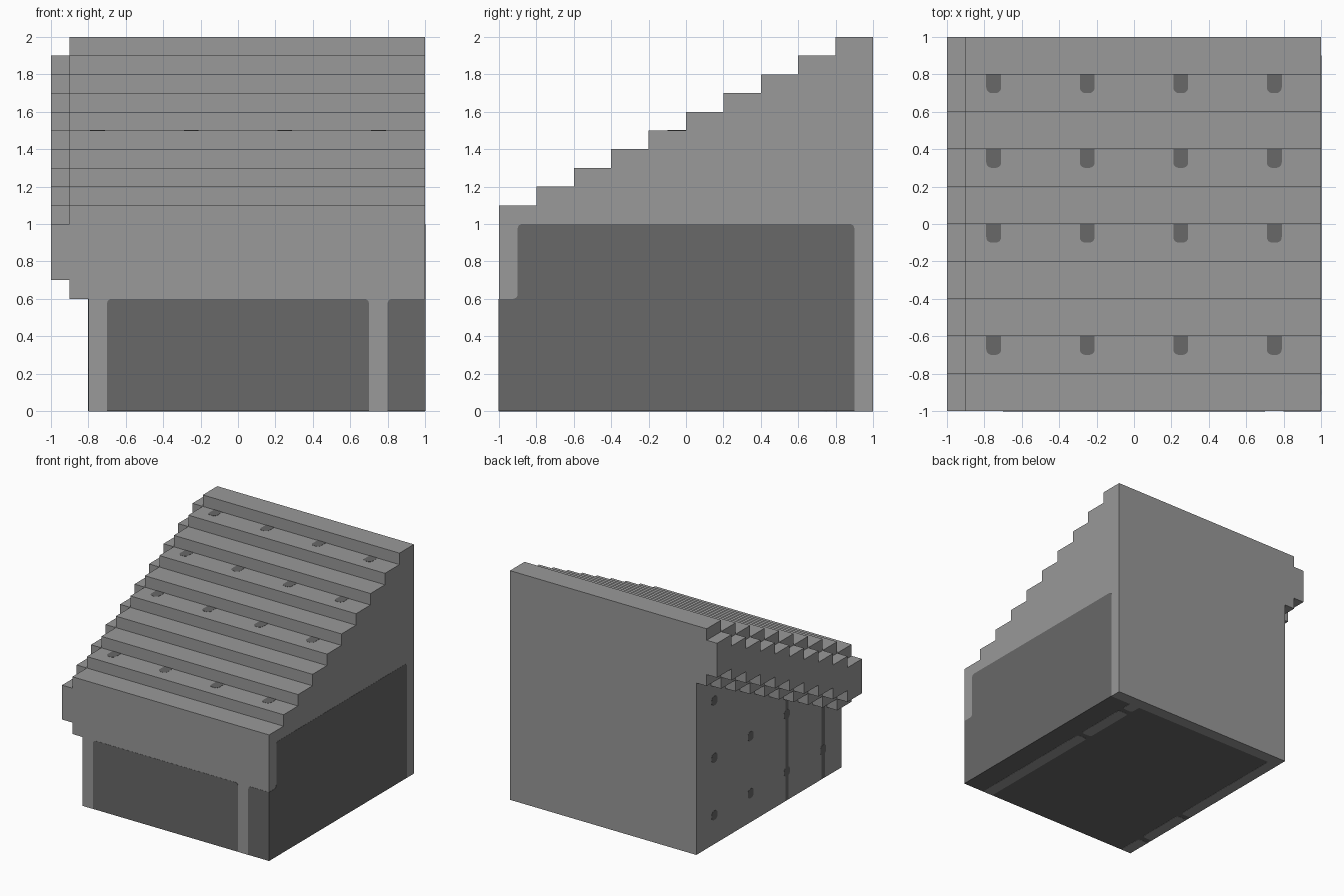
import bpy, bmesh, math
from mathutils import Vector

cube = bpy.data.objects.get("Cube")
if cube:
    bpy.data.objects.remove(cube, do_unlink=True)


def material(name, value):
    m = bpy.data.materials.new(name)
    m.use_nodes = True
    colour = (value, value, value, 1)
    m.diffuse_color = colour
    m.node_tree.nodes["Principled BSDF"].inputs["Base Color"].default_value = colour
    return m


LIGHT = material("light grey", 0.319)
DARK = material("dark grey", 0.138)
STEPS = 10
LIFT = 0.0015   # how far painted plates stand off the surface
SINK = 0.004    # how far they are embedded


def prism(name, points, offset, mats):
    """Extrude a closed 3D outline along offset into a solid object."""
    bm = bmesh.new()
    face = bm.faces.new([bm.verts.new(p) for p in points])
    ext = bmesh.ops.extrude_face_region(bm, geom=[face])
    moved = [e for e in ext["geom"] if isinstance(e, bmesh.types.BMVert)]
    bmesh.ops.translate(bm, verts=moved, vec=Vector(offset))
    bmesh.ops.recalc_face_normals(bm, faces=bm.faces)
    mesh = bpy.data.meshes.new(name)
    bm.to_mesh(mesh)
    bm.free()
    for m in mats:
        mesh.materials.append(m)
    obj = bpy.data.objects.new(name, mesh)
    bpy.context.collection.objects.link(obj)
    return obj


def stairs(base):
    """Stepped (y, z) line rising from front to back."""
    line = []
    for i in range(STEPS):
        z = base + 0.1 * i
        line += [(-1 + 0.2 * i, z), (-0.8 + 0.2 * i, z)]
    return line


def stair_block(name, x0, x1, top, bottom, mats=(LIGHT,)):
    lower = [(-1, 0), (1, 0)] if bottom is None else stairs(bottom)
    outline = stairs(top) + lower[::-1]
    return prism(name, [(x0, y, z) for y, z in outline], (x1 - x0, 0, 0), mats)


# Stepped body with a dark underside, plus the two-part stepped eave on its right
body = stair_block("body", -0.8, 1, 1.1, None, (LIGHT, DARK))
for poly in body.data.polygons:
    poly.material_index = int(poly.normal.z < -0.9)
stair_block("eave", -0.9, -0.8, 1.1, 0.6)
stair_block("eave_lip", -1, -0.9, 1.0, 0.7)


def rounded(corners):
    """Outline from (u, v, radius) right-angle corners."""
    out = []
    for i, (u, v, r) in enumerate(corners):
        p = Vector((u, v))
        if r == 0:
            out.append(p)
            continue
        d1 = (Vector(corners[i - 1][:2]) - p).normalized()
        d2 = (Vector(corners[(i + 1) % len(corners)][:2]) - p).normalized()
        c = p + r * (d1 + d2)
        for k in range(6):
            t = math.pi / 2 * k / 5
            out.append(c - r * (d2 * math.cos(t) + d1 * math.sin(t)))
    return out


def box(u0, u1, v0, v1, r=(0, 0, 0, 0)):
    """Rectangle corners; radii run from low-u low-v anticlockwise."""
    return [(u0, v0, r[0]), (u1, v0, r[1]), (u1, v1, r[2]), (u0, v1, r[3])]


# Each side: point on the surface for (u, v), and outward direction
SIDES = {
    "front": (lambda u, v, d: (u, -d, v), Vector((0, -1, 0))),
    "left": (lambda u, v, d: (d, u, v), Vector((1, 0, 0))),
    "right": (lambda u, v, d: (-d, u, v), Vector((-1, 0, 0))),
    "top": (lambda u, v, d: (u, v, d), Vector((0, 0, 1))),
    "bottom": (lambda u, v, d: (u, v, -d), Vector((0, 0, -1))),
}


def plate(name, side, depth, corners, mat=DARK, lift=LIFT):
    place, out = SIDES[side]
    pts = [Vector(place(p.x, p.y, depth)) - out * SINK for p in rounded(corners)]
    return prism(name, pts, out * (SINK + lift), (mat,))


# Dark wall panels
R = 0.025
plate("front_panel", "front", 1, box(-0.7, 0.7, 0, 0.6, (0, 0, R, R)))
plate("front_corner_panel", "front", 1, box(0.8, 1, 0, 0.6, (0, 0, 0, R)))
plate("side_panel", "left", 1, [(-1, 0, 0), (0.9, 0, 0), (0.9, 1, R),
                                (-0.9, 1, R), (-0.9, 0.6, R), (-1, 0.6, 0)])

# Dark pegs on the treads, each against the riser behind it
for step in (1, 4, 6, 8):
    y, z = -0.8 + 0.2 * step, 1.1 + 0.1 * step
    for x in (-0.75, -0.25, 0.25, 0.75):
        plate("tread_peg", "top", z,
              box(x - 0.04, x + 0.04, y - 0.1, y, (0.03, 0.03, 0, 0)))

# Pegs and plank grooves on the wall under the eave
for y, heights in ((0.75, (0.25, 0.75, 1.25)), (0.25, (0.25, 0.75)),
                   (-0.25, (0.25, 0.75)), (-0.75, (0.25,))):
    for z in heights:
        plate("wall_peg", "right", 0.8,
              box(y - 0.04, y + 0.04, z - 0.04, z + 0.04, (0.03,) * 4))
for y, top in ((-0.25, 0.9), (-0.75, 0.7)):
    plate("wall_groove", "right", 0.8, box(y - 0.022, y + 0.022, 0, top),
          lift=LIFT * 0.6)

# Light frame on the underside, broken by the grooves
plate("base_back_rail", "bottom", 0, box(-0.8, 1, 0.9, 1), LIGHT)
E = 0.025
for y0, y1, r in ((-1, 0.225, (0, 0, E, E)), (0.275, 0.755, (E,) * 4),
                  (0.805, 0.9, (E, E, 0, 0))):
    plate("base_inner_rail", "bottom", 0, box(0.7, 0.8, y0, y1, r), LIGHT)
for y0, y1, r in ((-1, -0.775, (0, 0, E, 0)), (-0.725, -0.275, (0, E, E, 0)),
                  (-0.225, 0.9, (0, E, 0, 0))):
    plate("base_edge_rail", "bottom", 0, box(-0.8, -0.7, y0, y1, r), LIGHT)
